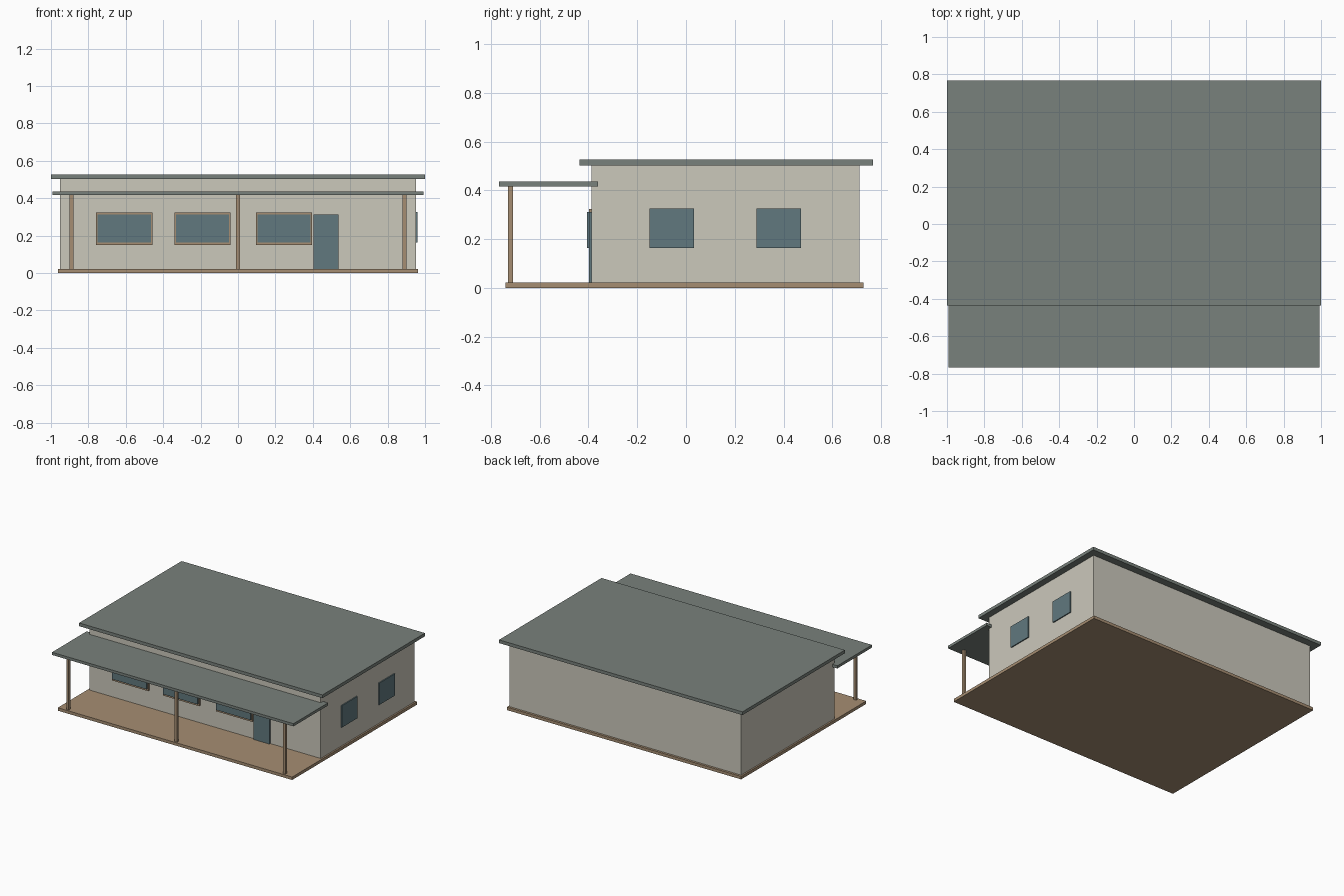
import bpy, bmesh
from mathutils import Vector

if "Cube" in bpy.data.objects:
    bpy.data.objects.remove(bpy.data.objects["Cube"])


def material(name, rgb):
    m = bpy.data.materials.new(name)
    m.diffuse_color = (*rgb, 1)
    m.use_nodes = True
    m.node_tree.nodes["Principled BSDF"].inputs["Base Color"].default_value = m.diffuse_color
    return m


WALL = material("plaster", (0.60, 0.58, 0.50))
ROOF = material("roof_sheet", (0.19, 0.22, 0.20))
WOOD = material("timber", (0.38, 0.27, 0.17))
GLASS = material("glass", (0.12, 0.19, 0.21))


def box(name, x, y, z, mat):
    """Axis-aligned box from (min, max) ranges."""
    lo, hi = Vector((x[0], y[0], z[0])), Vector((x[1], y[1], z[1]))
    bm = bmesh.new()
    bmesh.ops.create_cube(bm, size=1)
    bmesh.ops.scale(bm, vec=hi - lo, verts=bm.verts)
    bmesh.ops.translate(bm, vec=(lo + hi) / 2, verts=bm.verts)
    me = bpy.data.meshes.new(name)
    bm.to_mesh(me)
    bm.free()
    me.materials.append(mat)
    ob = bpy.data.objects.new(name, me)
    bpy.context.collection.objects.link(ob)
    return ob


# Deck, house body and the two flat roofs
box("deck", (-0.963, 0.963), (-0.74, 0.728), (0, 0.022), WOOD)
box("house_walls", (-0.951, 0.951), (-0.387, 0.711), (0.022, 0.502), WALL)
box("main_roof", (-1, 1), (-0.437, 0.766), (0.502, 0.526), ROOF)
box("porch_roof", (-0.992, 0.992), (-0.766, -0.36), (0.416, 0.436), ROOF)

# Porch posts
for i, x in enumerate((-0.89, 0, 0.89)):
    box(f"porch_post_{i + 1}", (x - 0.01, x + 0.01), (-0.73, -0.71), (0.022, 0.416), WOOD)

# Front windows: timber surround with the pane standing proud of it
for i, x in enumerate((-0.608, -0.189, 0.246)):
    box(f"window_frame_{i + 1}", (x - 0.15, x + 0.15), (-0.398, -0.38), (0.149, 0.324), WOOD)
    box(f"window_pane_{i + 1}", (x - 0.142, x + 0.142), (-0.406, -0.385), (0.163, 0.312), GLASS)

# Front door
box("front_door", (0.405, 0.538), (-0.398, -0.38), (0.022, 0.312), GLASS)

# Side windows on the right wall
for i, y in enumerate((-0.058, 0.381)):
    box(f"side_window_{i + 1}", (0.944, 0.959), (y - 0.091, y + 0.091), (0.163, 0.325), GLASS)
